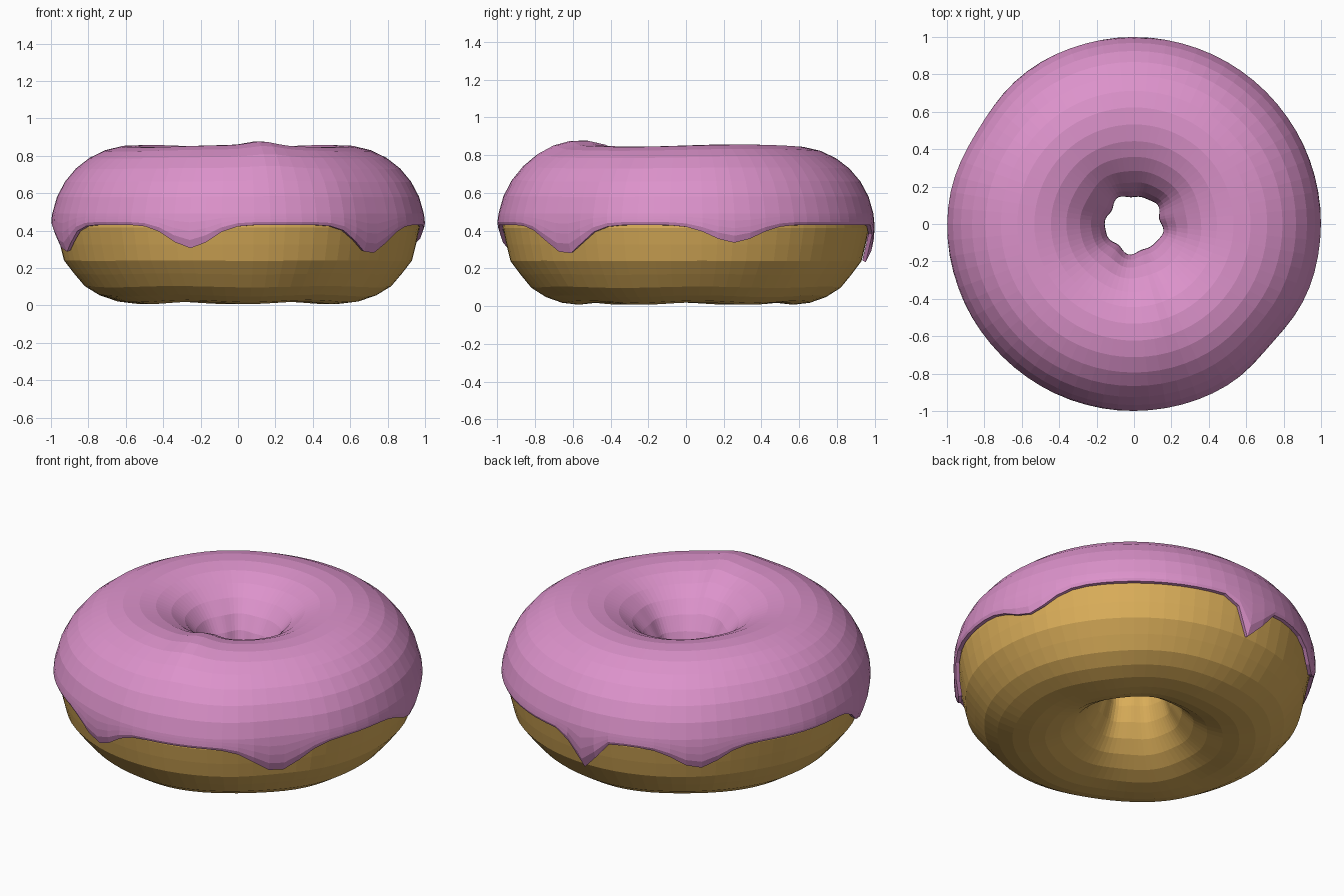
import bpy, bmesh
from math import sin, cos, radians, pi, exp, tau

if "Cube" in bpy.data.objects:
    bpy.data.objects.remove(bpy.data.objects["Cube"])

R, A, B, ZC = 0.57, 0.40, 0.408, 0.415   # ring radius, tube half width / height, centre height
N = 72                                   # segments around the ring


def bump(deg, centre, width):
    d = (deg - centre + 180) % 360 - 180
    return exp(-(d / width) ** 2)


def surface(deg, phi, off=0.0):
    """Point on the slightly uneven ring; phi = 0 outside, pi/2 top, pi in the hole."""
    t = radians(deg)
    c, s = cos(phi), sin(phi)
    outer, inner = max(c, 0), max(-c, 0)
    a, b = A + off, B + off
    # flattened sides, wavy hole, low and raised patches
    a -= outer * (0.025 * bump(deg, 319, 13) + 0.025 * bump(deg, 148, 16))
    a += inner * 0.009 * (sin(5 * t + 0.6) + 0.6 * sin(8 * t)) - inner * 0.004
    b += max(s, 0) * (0.022 * bump(deg, 282, 9) + 0.006 * sin(3 * t))
    b += min(s, 0) * (0.006 + 0.006 * sin(6 * t + 1))
    r = R + a * c
    return (r * cos(t), r * sin(t), ZC + b * s)


def add_object(name, bm, color):
    bmesh.ops.recalc_face_normals(bm, faces=bm.faces[:])
    me = bpy.data.meshes.new(name)
    bm.to_mesh(me)
    bm.free()
    mat = bpy.data.materials.new(name + "_colour")
    mat.diffuse_color = color
    mat.use_nodes = True
    mat.node_tree.nodes["Principled BSDF"].inputs["Base Color"].default_value = mat.diffuse_color
    me.materials.append(mat)
    ob = bpy.data.objects.new(name, me)
    bpy.context.collection.objects.link(ob)
    return ob


def loft(rings, closed):
    """Skin a list of point rings; closed also joins the last ring to the first."""
    bm = bmesh.new()
    vs = [[bm.verts.new(p) for p in ring] for ring in rings]
    m = len(vs)
    for i in range(m if closed else m - 1):
        a, b = vs[i], vs[(i + 1) % m]
        for j in range(N):
            k = (j + 1) % N
            bm.faces.new((a[j], a[k], b[k], b[j]))
    return bm


degs = [360 * j / N for j in range(N)]

# Dough ring, with faint creases around its waist
M = 28
rings = []
for i in range(M):
    phi = tau * i / M
    crease = -0.008 if i in (M - 1, M - 3) else 0.0
    rings.append([surface(d, phi, crease) for d in degs])
add_object("dough", loft(rings, True), (0.70, 0.42, 0.10, 1))

# Icing: drips as (angle, depth in z, half width)
DRIPS = [(255, 0.12, 9), (318, 0.15, 10), (15, 0.09, 10),
         (91, 0.20, 5), (129, 0.11, 9), (199, 0.14, 9)]


def edge_phi(d):
    drop = sum(h * bump(d, c, w) for c, h, w in DRIPS)
    return radians(2) - drop / B


def icing_angles(d):
    top = [pi - (pi - radians(10)) * i / 14 for i in range(15)]
    end = edge_phi(d)
    return top + [top[-1] + (end - top[-1]) * i / 4 for i in range(1, 5)]


THICK = 0.03
cols = [icing_angles(d) for d in degs]
rows = len(cols[0])
outer = [[surface(d, cols[j][i], THICK * (0.75 if i in (0, rows - 1) else 1))
          for j, d in enumerate(degs)] for i in range(rows)]
inner = [[surface(d, cols[j][i], 0.002) for j, d in enumerate(degs)]
         for i in reversed(range(rows))]
add_object("icing", loft(outer + inner, True), (0.72, 0.29, 0.60, 1))
